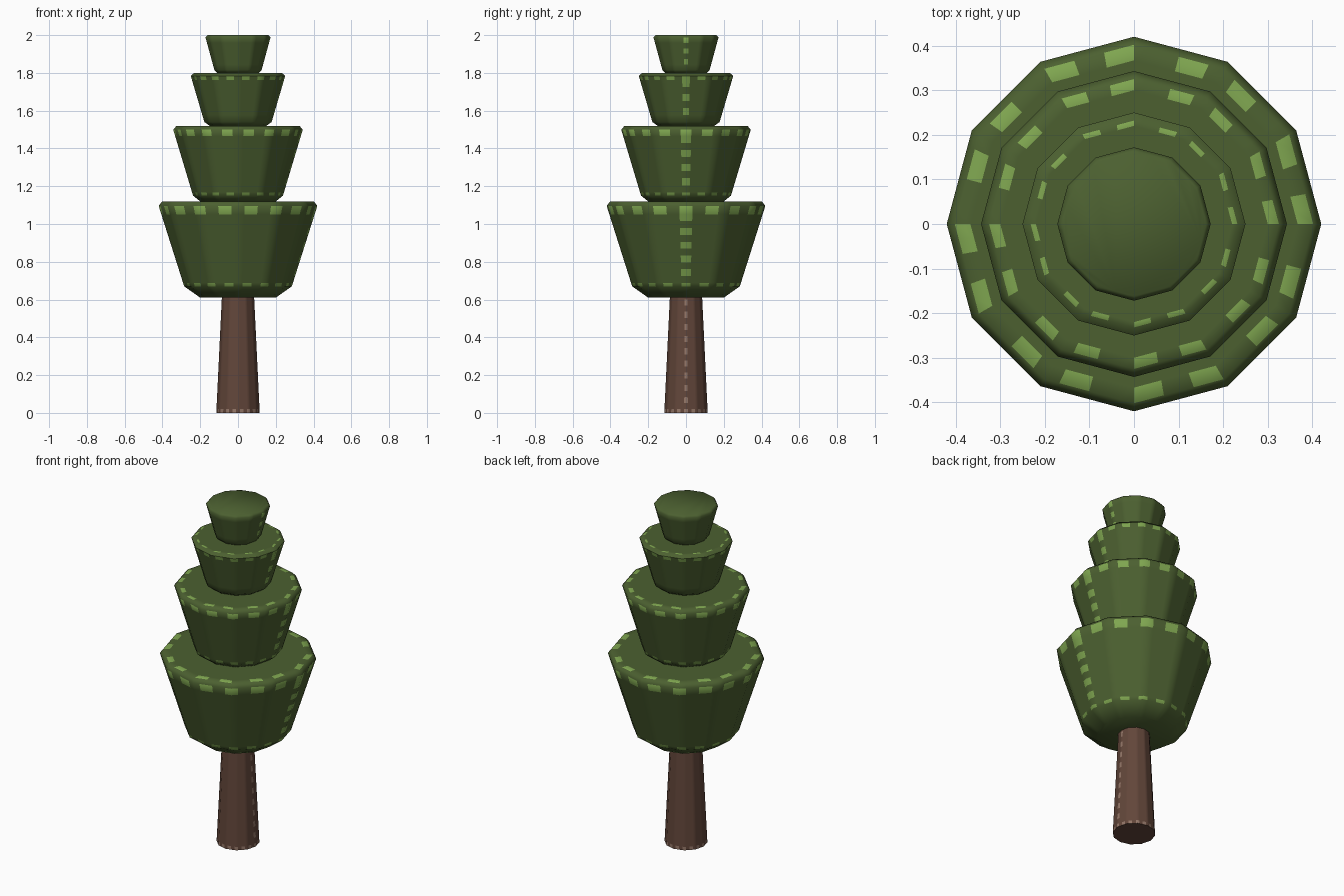
import bpy, bmesh, math

if "Cube" in bpy.data.objects:
    bpy.data.objects.remove(bpy.data.objects["Cube"])

SIDES, SUB = 12, 6          # 12-sided forms, each side split into narrow columns
COLS = SIDES * SUB


def material(name, rgb):
    m = bpy.data.materials.new(name)
    m.diffuse_color = (*rgb, 1)
    m.use_nodes = True
    m.node_tree.nodes["Principled BSDF"].inputs["Base Color"].default_value = m.diffuse_color
    return m


leaf = material("dark green", (0.072, 0.117, 0.030))
leaf_light = material("light green", (0.212, 0.380, 0.080))
bark = material("brown", (0.122, 0.061, 0.042))
bark_light = material("light brown", (0.290, 0.180, 0.135))


def ring_point(r, z, col):
    """Point on a 12-gon of corner radius r."""
    side, k = divmod(col, SUB)
    t = k / SUB
    a, b = (2 * math.pi * (side + i) / SIDES for i in (0, 1))
    return (r * ((1 - t) * math.cos(a) + t * math.cos(b)),
            r * ((1 - t) * math.sin(a) + t * math.sin(b)), z)


def dash(col, spacing, width, phase=0):
    """True where a column lies on a dash of a ring of dashes."""
    angle = (col + 0.5) * 360 / COLS
    return (angle - phase + width / 2) % spacing < width


def loft(name, bands, mats):
    """bands: (radius, z, kind of the band above this ring)."""
    bm = bmesh.new()
    rings = [[bm.verts.new(ring_point(r, z, c)) for c in range(COLS)]
             for r, z, _ in bands]
    bm.faces.new(rings[0][::-1])
    bm.faces.new(rings[-1])
    for i in range(len(rings) - 1):
        lo, hi, kind = rings[i], rings[i + 1], bands[i][2]
        for c in range(COLS):
            d = (c + 1) % COLS
            f = bm.faces.new((lo[c], lo[d], hi[d], hi[c]))
            seam = c in (0, COLS - 1)
            light = ((kind == "seam" and seam)
                     or (kind == "rim" and dash(c, 20, 10))
                     or (kind == "top" and dash(c, 22.5, 10, 3))
                     or (kind == "base" and dash(c, 20, 6)))
            f.material_index = int(light)
    me = bpy.data.meshes.new(name)
    bm.to_mesh(me)
    bm.free()
    for m in mats:
        me.materials.append(m)
    ob = bpy.data.objects.new(name, me)
    bpy.context.collection.objects.link(ob)
    bpy.ops.object.select_all(action="DESELECT")
    ob.select_set(True)
    bpy.context.view_layer.objects.active = ob
    bpy.ops.object.shade_smooth_by_angle(angle=math.radians(60))


def dashed_wall(r0, z0, r1, z1, rows):
    """Straight wall whose seam alternates light and dark."""
    return [(r0 + (r1 - r0) * i / rows, z0 + (z1 - z0) * i / rows,
             "seam" if i % 2 else "") for i in range(rows)]


# Foliage tiers: bottom z, top z, lower flat radius, lower and rim radius,
# edge softening, light patch depth on the side and top, seam rows
tiers = [
    (0.61, 1.12, 0.20, 0.285, 0.06, 0.045, 0.035, 10),
    (1.12, 1.52, 0.20, 0.238, 0.03, 0.035, 0.025, 8),
    (1.52, 1.80, 0.15, 0.178, 0.02, 0.022, 0.012, 6),
    (1.80, 2.00, 0.11, 0.125, 0.015, 0.0, 0.0, 6),
]
rims = (0.42, 0.343, 0.25, 0.172)
for n, (zb, zt, rb, rl, soft, depth, top, rows) in enumerate(tiers):
    rim = rims[n]
    z_rim, z_low = zt - 0.024 + 0.004 * n, zb + soft
    slope = (rim - rl) / (z_rim - z_low)
    dashes = "base" if n < 2 else ""
    prof = [(rb, zb, "")]
    z0 = z_low
    if dashes:                       # small patches along the lower edge
        z0 = z_low + 0.018
        prof += [(rl, z_low, dashes)]
    z1 = z_rim - depth
    prof += dashed_wall(rl + slope * (z0 - z_low), z0,
                        rim - slope * depth, z1, rows)
    if depth:                        # patches along the upper rim
        prof += [(rim - slope * depth, z1, "rim")]
    inner = rim - 0.018
    prof += [(rim, z_rim, "")]
    if top:
        prof += [(inner, zt, "top")]
        prof += [(inner - top, zt, "")]
    else:
        prof += [(inner + 0.008, zt, "")]
    loft(f"foliage_tier_{n + 1}", prof, (leaf, leaf_light))

# Trunk
trunk = [(0.115, 0.0, "base")] + dashed_wall(0.114, 0.02, 0.086, 0.60, 18)
trunk += [(0.086, 0.60, ""), (0.085, 0.63, "")]
loft("trunk", trunk, (bark, bark_light))
